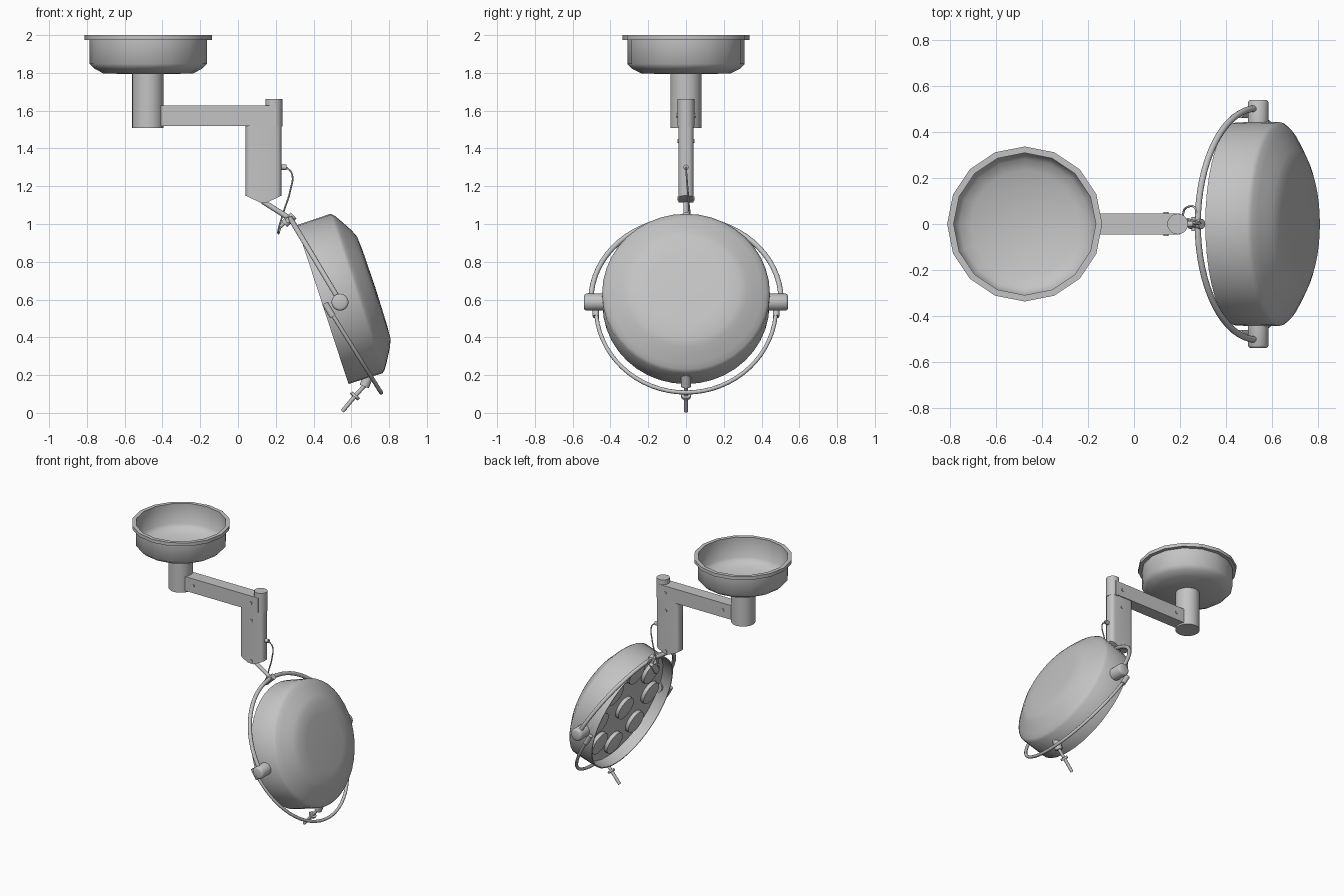
import bpy, bmesh, math
from mathutils import Vector

cube = bpy.data.objects.get("Cube")
if cube:
    bpy.data.objects.remove(cube, do_unlink=True)

grey = bpy.data.materials.new("light_grey_metal")
grey.use_nodes = True
colour = (0.55, 0.55, 0.55, 1)
grey.diffuse_color = colour
next(n for n in grey.node_tree.nodes if n.type == 'BSDF_PRINCIPLED').inputs["Base Color"].default_value = colour


def finish(name, bm, angle=35):
    bmesh.ops.recalc_face_normals(bm, faces=bm.faces)
    mesh = bpy.data.meshes.new(name)
    bm.to_mesh(mesh)
    bm.free()
    mesh.materials.append(grey)
    ob = bpy.data.objects.new(name, mesh)
    bpy.context.collection.objects.link(ob)
    bpy.ops.object.select_all(action='DESELECT')
    ob.select_set(True)
    bpy.context.view_layer.objects.active = ob
    bpy.ops.object.shade_smooth_by_angle(angle=math.radians(angle))
    return ob


def lathe(name, profile, base, axis=(0, 0, 1), sides=24, angle=35):
    """Revolve (radius, height) points around an axis through base."""
    bm = bmesh.new()
    turn = Vector((0, 0, 1)).rotation_difference(Vector(axis))
    verts = [bm.verts.new((r, 0, h)) for r, h in profile]
    edges = [bm.edges.new(pair) for pair in zip(verts, verts[1:])]
    bmesh.ops.spin(bm, geom=verts + edges, cent=(0, 0, 0), axis=(0, 0, 1),
                   angle=math.tau, steps=sides, use_duplicate=False)
    bmesh.ops.remove_doubles(bm, verts=bm.verts, dist=0.0005)
    for v in bm.verts:
        v.co = turn @ v.co + Vector(base)
    return finish(name, bm, angle)


def rod(name, a, b, r, sides=16):
    a, b = Vector(a), Vector(b)
    length = (b - a).length
    return lathe(name, [(0, 0), (r, 0), (r, length), (0, length)], a, (b - a).normalized(), sides)


def plate(name, outline, half, rounding=0):
    """Extrude an (x, z) outline along y; rounding softens the upright edges."""
    bm = bmesh.new()
    face = bm.faces.new([bm.verts.new((x, -half, z)) for x, z in outline])
    new = bmesh.ops.extrude_face_region(bm, geom=[face])["geom"]
    bmesh.ops.translate(bm, vec=(0, 2 * half, 0), verts=[g for g in new if isinstance(g, bmesh.types.BMVert)])
    if rounding:
        upright = [e for e in bm.edges if abs(e.verts[0].co.z - e.verts[1].co.z) > 0.1]
        bmesh.ops.bevel(bm, geom=upright, offset=rounding, segments=4, profile=0.5, affect='EDGES')
    return finish(name, bm)


def tube(name, points, r, smooth=False):
    curve = bpy.data.curves.new(name, 'CURVE')
    curve.dimensions = '3D'
    curve.bevel_depth, curve.bevel_resolution, curve.use_fill_caps = r, 3, True
    if smooth:
        s = curve.splines.new('BEZIER')
        s.bezier_points.add(len(points) - 1)
        for p, co in zip(s.bezier_points, points):
            p.co, p.handle_left_type, p.handle_right_type = co, 'AUTO', 'AUTO'
    else:
        s = curve.splines.new('POLY')
        s.points.add(len(points) - 1)
        for p, co in zip(s.points, points):
            p.co = (*co, 1)
    temp = bpy.data.objects.new(name + "_path", curve)
    bpy.context.collection.objects.link(temp)
    mesh = temp.evaluated_get(bpy.context.evaluated_depsgraph_get()).to_mesh()
    bm = bmesh.new()
    bm.from_mesh(mesh)
    bpy.data.objects.remove(temp, do_unlink=True)
    return finish(name, bm, 50)


def half_hoop(name, centre, tip, width, r):
    """Half ellipse from -y to +y passing through tip."""
    c, reach = Vector(centre), Vector(tip) - Vector(centre)
    angles = [math.pi * i / 32 for i in range(33)]
    return tube(name, [c + reach * math.sin(t) + Vector((0, -width * math.cos(t), 0)) for t in angles], r)


# thin ceiling bowl, open at the top, and its post
lathe("ceiling_bowl", [(0, 1.794), (0.235, 1.796), (0.285, 1.822), (0.311, 1.848), (0.311, 1.975),
                       (0.337, 1.975), (0.337, 2), (0.309, 2), (0.309, 1.849),
                       (0.284, 1.825), (0.234, 1.799), (0, 1.797)], (-0.475, 0, 0), sides=16, angle=60)
rod("ceiling_post", (-0.477, 0, 1.508), (-0.477, 0, 1.796), 0.083, 32)

# horizontal arm, elbow and hanging arm
plate("horizontal_arm", [(-0.42, 1.52), (0.2, 1.52), (0.2, 1.627), (-0.42, 1.627)], 0.046)
rod("elbow_pin", (0.19, 0, 1.515), (0.19, 0, 1.663), 0.045, 24)
outline = [(0.04, 1.15), (0.115, 1.115), (0.155, 1.115), (0.23, 1.15), (0.23, 1.52), (0.04, 1.52)]
plate("hanging_arm", outline, 0.04, 0.03)
for side in (-1, 1):
    for i, (x, z, y) in enumerate([(-0.34, 1.575, 0.046), (0.14, 1.575, 0.046),
                                   (0.14, 1.44, 0.04), (0.14, 1.135, 0.04)]):
        rod(f"arm_screw_{i}_{side}", (x, side * (y - 0.01), z), (x, side * (y + 0.006), z), 0.011, 12)

# link from the hanging arm to the yoke
rod("lower_link", (0.13, 0, 1.12), (0.28, 0, 1.025), 0.014)
rod("yoke_joint", (0.245, 0, 1.0), (0.295, 0, 1.045), 0.022)
rod("joint_pin", (0.265, -0.03, 1.02), (0.265, 0.03, 1.02), 0.014)
rod("joint_peg", (0.225, 0, 0.985), (0.265, 0, 1.03), 0.01)

# loose cable with its plug
rod("cable_plug", (0.225, 0, 1.3), (0.257, 0, 1.3), 0.014)
tube("cable", [(0.255, 0, 1.3), (0.284, 0.002, 1.27), (0.275, 0.01, 1.17), (0.24, 0.02, 1.06),
               (0.213, 0.04, 0.95), (0.235, 0.075, 1.0), (0.265, 0.07, 1.03), (0.27, 0.01, 1.035)], 0.0045, True)

# lamp head: a shell whose axis points out of the rounded back
axis = Vector((0.95, 0, 0.311)).normalized()
up = Vector((-axis.z, 0, axis.x))
centre = Vector((0.4475, 0, 0.573))
floor = 0.08
lathe("lamp_housing", [(0, floor), (0.432, floor), (0.434, 0), (0.442, 0), (0.444, 0.19), (0.428, 0.207),
                       (0.4, 0.225), (0.365, 0.246), (0.325, 0.269), (0.285, 0.286), (0.2, 0.291), (0, 0.294)],
      centre, axis, 40, 45)

# one middle lens and a ring of eight on the recessed floor
ring = [k * math.pi / 4 for k in range(8)]
spots = [centre] + [centre + 0.3 * (math.sin(t) * up + Vector((0, math.cos(t), 0))) for t in ring]
for i, spot in enumerate(spots):
    lathe(f"lens_{i}", [(0.085, -0.004), (0.085, 0.026), (0.076, 0.028), (0.04, 0.032), (0, 0.034)],
          spot + axis * floor, -axis, 28)

# side pivots, yoke and guard hoop with its sockets
for side in (-1, 1):
    lathe(f"side_pivot_{side}", [(0, 0), (0.045, 0), (0.045, 0.108), (0.041, 0.116), (0.032, 0.12), (0, 0.12)],
          (0.54, side * 0.42, 0.586), (0, side, 0), 24, 80)
    rod(f"hoop_socket_{side}", (0.46, side * 0.477, 0.58), (0.502, side * 0.477, 0.51), 0.017)
half_hoop("yoke", (0.535, 0, 0.598), (0.277, 0, 1.03), 0.503, 0.014)
half_hoop("guard_hoop", (0.475, 0, 0.56), (0.757, 0, 0.108), 0.477, 0.011)

# positioning handle under the head
rod("handle_socket", (0.695, 0, 0.205), (0.668, 0, 0.14), 0.026)
rod("handle_neck", (0.675, 0, 0.15), (0.62, 0, 0.09), 0.011)
rod("handle_collar", (0.627, 0, 0.095), (0.617, 0, 0.084), 0.026)
rod("handle_crossbar", (0.595, 0, 0.105), (0.635, 0, 0.07), 0.005)
rod("handle_grip", (0.625, 0, 0.095), (0.552, 0, 0.008), 0.011)
